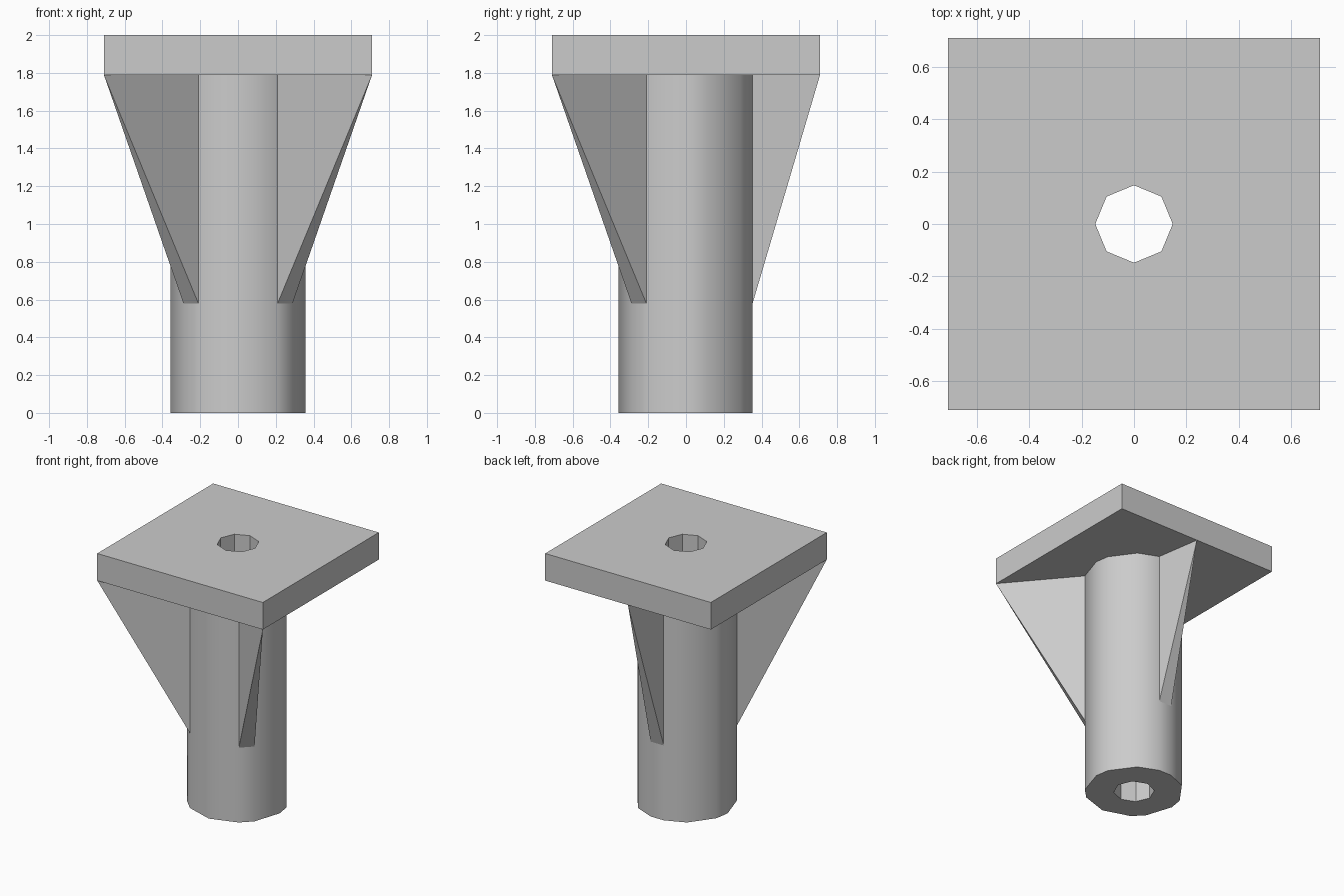
import bpy
import bmesh
from math import sin, cos, radians

if "Cube" in bpy.data.objects:
    bpy.data.objects.remove(bpy.data.objects["Cube"], do_unlink=True)

SIZE = 0.71      # half width of the plate
UNDER = 1.79     # underside of the plate
RADIUS = 0.357   # column radius
FIN_LOW = 0.58   # lower end of the fins

grey = bpy.data.materials.new("plain grey")
grey.use_nodes = True
grey.diffuse_color = (0.6, 0.6, 0.6, 1)
grey.node_tree.nodes["Principled BSDF"].inputs["Base Color"].default_value = (0.6, 0.6, 0.6, 1)


def ring(radius, angles):
    return [(radius * cos(radians(a)), radius * sin(radians(a))) for a in angles]


def finish(name, bm):
    bmesh.ops.recalc_face_normals(bm, faces=bm.faces)
    mesh = bpy.data.meshes.new(name)
    bm.to_mesh(mesh)
    bm.free()
    obj = bpy.data.objects.new(name, mesh)
    bpy.context.collection.objects.link(obj)
    mesh.materials.append(grey)
    return obj


def prism(name, outline, low, high):
    bm = bmesh.new()
    base = bm.faces.new([bm.verts.new((x, y, low)) for x, y in outline])
    new = bmesh.ops.extrude_face_region(bm, geom=[base], use_keep_orig=True)["geom"]
    moved = [v for v in new if isinstance(v, bmesh.types.BMVert)]
    bmesh.ops.translate(bm, verts=moved, vec=(0, 0, high - low))
    return finish(name, bm)


def fin(name, angle, tip):
    # Wedge whose wide side lies on the column and whose top ends in a point
    bm = bmesh.new()
    (ax, ay), (bx, by) = ring(RADIUS, (angle - 9, angle + 9))
    a0, a1 = (bm.verts.new((ax, ay, z)) for z in (FIN_LOW, UNDER))
    b0, b1 = (bm.verts.new((bx, by, z)) for z in (FIN_LOW, UNDER))
    t = bm.verts.new((*tip, UNDER))
    for face in ((a0, a1, t), (b0, t, b1), (a0, t, b0), (a1, b1, t), (a0, b0, b1, a1)):
        bm.faces.new(face)
    return finish(name, bm)


# Column, with facets matching the fin bases
column = prism("column", ring(RADIUS, (0, 18, 54, 81, 99, 126, 162, 180, 216, 234, 270, 306, 324)),
               0, UNDER)
bpy.ops.object.select_all(action="DESELECT")
column.select_set(True)
bpy.context.view_layer.objects.active = column
bpy.ops.object.shade_smooth_by_angle(angle=radians(38))

# Square top plate
plate = prism("top_plate", [(-SIZE, -SIZE), (SIZE, -SIZE), (SIZE, SIZE), (-SIZE, SIZE)], UNDER, 2)

# Eight-sided bore through column and plate
cutter = prism("bore_cutter", ring(0.148, range(0, 360, 45)), -0.1, 2.1)
for part in (column, plate):
    cut = part.modifiers.new("bore", "BOOLEAN")
    cut.operation = "DIFFERENCE"
    cut.solver = "EXACT"
    cut.object = cutter
cutter.hide_render = True
cutter.hide_set(True)

# Three support fins: two to the front corners, one to the middle of the back edge
fin("front_right_fin", 225, (-SIZE, -SIZE))
fin("front_left_fin", 315, (SIZE, -SIZE))
fin("back_fin", 90, (0, SIZE))
